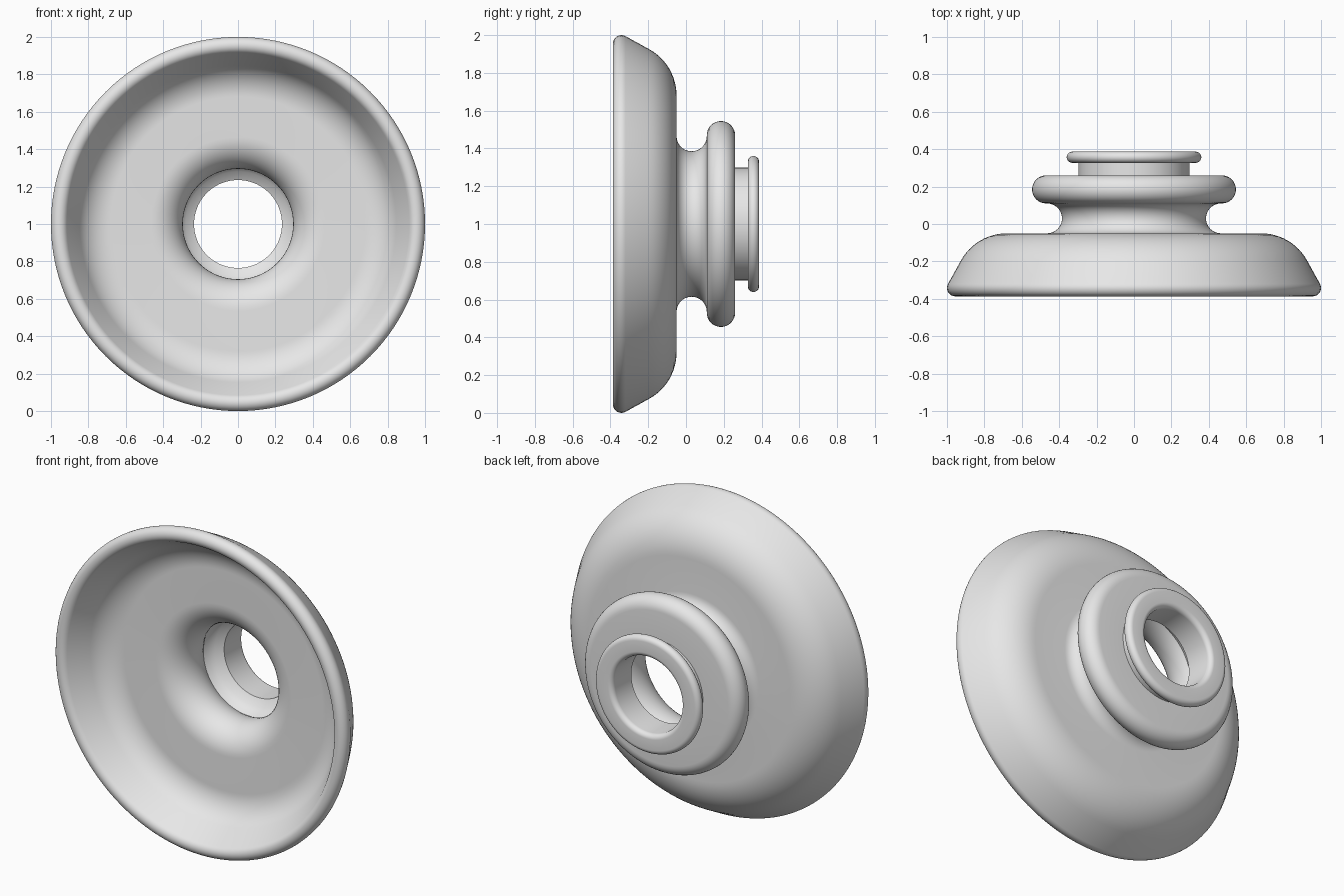
import bpy, bmesh
from math import radians, cos, sin, tau
from mathutils import Matrix, Vector

cube = bpy.data.objects.get("Cube")
if cube:
    bpy.data.objects.remove(cube, do_unlink=True)

SEGMENTS = 128


def arc(r, y, size, start, end, steps=12):
    """Points (radius, y) along a circular arc of the wall profile."""
    angles = [radians(start + (end - start) * i / steps) for i in range(steps + 1)]
    return [(r + size * cos(a), y + size * sin(a)) for a in angles]


def lathe(name, profile, material):
    """Turn a closed profile about the front-to-back axis."""
    bm = bmesh.new()
    rings = []
    for i in range(SEGMENTS):
        a = tau * i / SEGMENTS
        rings.append([bm.verts.new((r * cos(a), y, 1 + r * sin(a))) for r, y in profile])
    n = len(profile)
    for i, ring in enumerate(rings):
        nxt = rings[(i + 1) % SEGMENTS]
        for j in range(n):
            k = (j + 1) % n
            bm.faces.new((ring[j], ring[k], nxt[k], nxt[j]))
    bmesh.ops.recalc_face_normals(bm, faces=bm.faces)
    mesh = bpy.data.meshes.new(name)
    bm.to_mesh(mesh)
    bm.free()
    mesh.materials.append(material)
    obj = bpy.data.objects.new(name, mesh)
    bpy.context.collection.objects.link(obj)
    bpy.ops.object.select_all(action='DESELECT')
    obj.select_set(True)
    bpy.context.view_layer.objects.active = obj
    bpy.ops.object.shade_smooth_by_angle(angle=radians(35))
    return obj


grey = bpy.data.materials.new("light_grey")
grey.use_nodes = True
colour = (0.8, 0.8, 0.8, 1)
grey.diffuse_color = colour
grey.node_tree.nodes["Principled BSDF"].inputs["Base Color"].default_value = colour

profile = []
profile += arc(0.955, -0.342, 0.045, -151, 29)      # rounded rim
profile += arc(0.68, -0.33, 0.28, 29, 90)           # outer bell
profile += arc(0.465, 0.03, 0.08, 270, 90, 16)      # neck groove
profile += arc(0.47, 0.185, 0.075, -90, 90, 16)     # thick flange
profile += [(0.298, 0.26), (0.298, 0.327)]          # short tube
profile += arc(0.33, 0.357, 0.03, -90, 90)          # end lip
profile += arc(0.265, 0.357, 0.03, 90, 180, 8)      # rounded bore mouth
profile += [(0.235, 0.2), (0.28, 0.175), (0.305, 0.145)]  # bore and inner shoulder
profile += arc(0.465, 0.03, 0.17, 150, 270, 16)     # inner throat
profile += arc(0.68, -0.33, 0.19, 90, 29)           # inner bell

lathe("flared_bushing", profile, grey)
